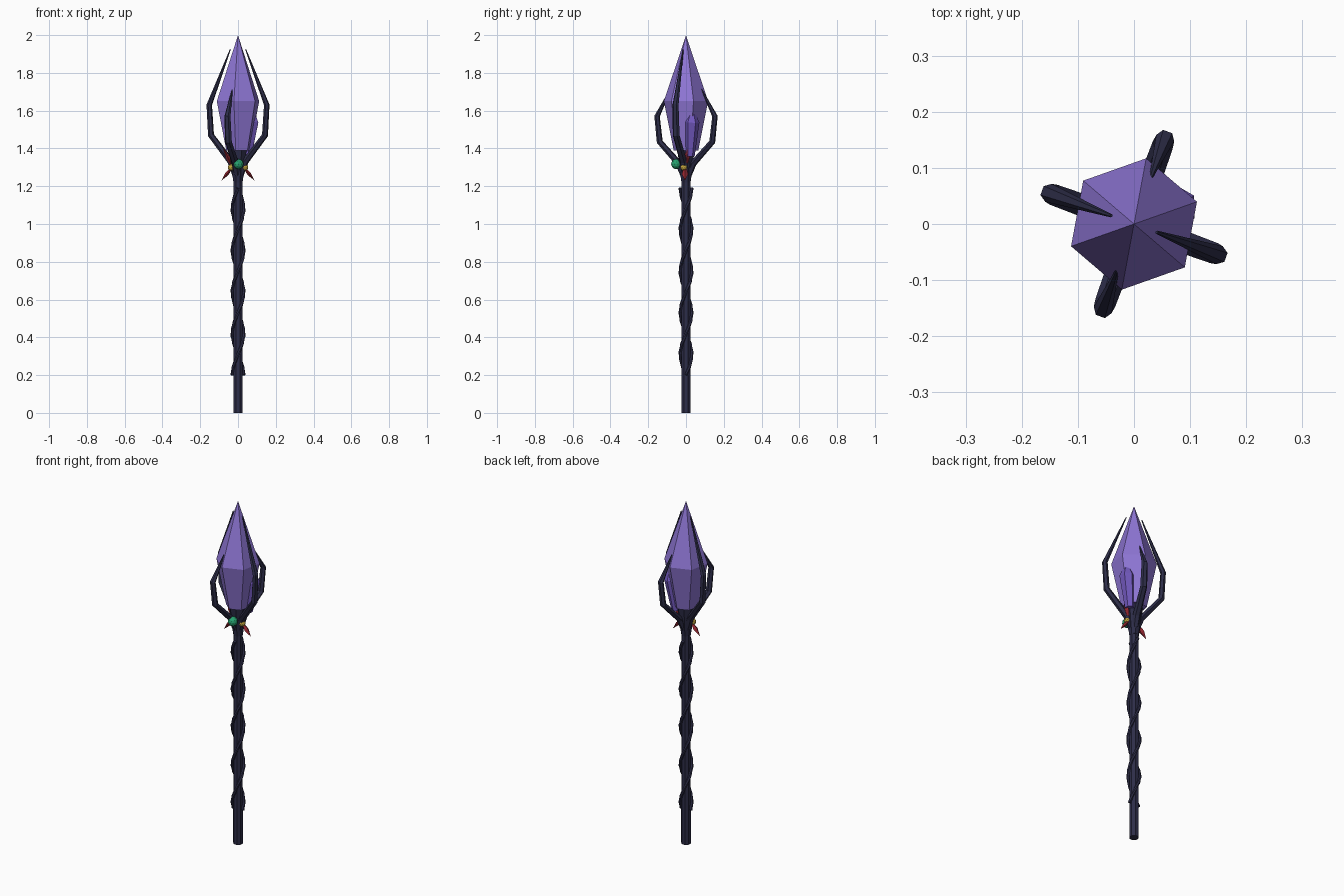
import bpy, bmesh, math
from mathutils import Vector as V

if "Cube" in bpy.data.objects:
    bpy.data.objects.remove(bpy.data.objects["Cube"])


def material(name, rgb):
    m = bpy.data.materials.new(name)
    m.diffuse_color = (*rgb, 1)
    m.use_nodes = True
    m.node_tree.nodes["Principled BSDF"].inputs["Base Color"].default_value = m.diffuse_color
    return m


DARK = material("dark_wood", (0.026, 0.026, 0.065))
PURPLE = material("purple_crystal", (0.27, 0.18, 0.66))
VIOLET = material("violet_crystal", (0.17, 0.10, 0.52))
RED = material("red_petal", (0.30, 0.02, 0.03))
GREEN = material("green_gem", (0.02, 0.36, 0.16))
YELLOW = material("yellow_bead", (0.55, 0.38, 0.05))


def finish(name, bm, mat):
    bmesh.ops.remove_doubles(bm, verts=bm.verts, dist=1e-5)
    bmesh.ops.recalc_face_normals(bm, faces=bm.faces)
    me = bpy.data.meshes.new(name)
    bm.to_mesh(me)
    bm.free()
    me.materials.append(mat)
    ob = bpy.data.objects.new(name, me)
    bpy.context.collection.objects.link(ob)
    return ob


def sweep(name, mat, pts, radii, refs, sides=6, flat=1.0):
    """Flat-faced tube along pts; refs give the first cross-section axis."""
    pts = [V(p) for p in pts]
    if isinstance(refs, V):
        refs = [refs] * len(pts)
    bm = bmesh.new()
    rings = []
    for i, (p, r, ref) in enumerate(zip(pts, radii, refs)):
        a = (p - pts[i - 1]).normalized() if i else V()
        b = (pts[i + 1] - p).normalized() if i < len(pts) - 1 else V()
        t = (a + b).normalized()
        side = t.cross(ref).normalized()
        n = side.cross(t)
        ring = []
        for k in range(sides):
            w = 2 * math.pi * k / sides
            ring.append(bm.verts.new(p + n * r * math.cos(w) + side * r * flat * math.sin(w)))
        rings.append(ring)
    for lo, hi in zip(rings, rings[1:]):
        for k in range(sides):
            j = (k + 1) % sides
            bm.faces.new((lo[k], lo[j], hi[j], hi[k]))
    bm.faces.new(rings[0])
    bm.faces.new(rings[-1])
    return finish(name, bm, mat)


def ball(name, mat, loc, r):
    bm = bmesh.new()
    bmesh.ops.create_icosphere(bm, subdivisions=2, radius=r)
    bmesh.ops.translate(bm, verts=bm.verts, vec=loc)
    return finish(name, bm, mat)


def polar(deg, r=1.0, z=0.0):
    a = math.radians(deg)
    return V((r * math.cos(a), r * math.sin(a), z))


# Shaft and the cup that carries the crystal
sweep("shaft", DARK, [(0, 0, 0), (0, 0, 1.26)], [0.026, 0.025], polar(22.5), 8)
sweep("cup", DARK, [(0, 0, 1.22), (0, 0, 1.30), (0, 0, 1.40)],
      [0.026, 0.038, 0.05], polar(22.5), 8)

# Two vines twisting round the shaft
STEPS = 24
for s in range(2):
    angles = [180 * s + 810 * i / STEPS for i in range(STEPS + 1)]
    path = [polar(a, 0.031, 0.2 + 0.99 * i / STEPS) for i, a in enumerate(angles)]
    sweep(f"vine_{s + 1}", DARK, path, [0.009] * len(path), [polar(a) for a in angles], 6)

# Main crystal and its small side shard
sweep("crystal", PURPLE, [(0, 0, 1.39), (0, 0, 1.65), (0, 0, 2.0)],
      [0.066, 0.119, 0], polar(19.5))
sweep("side_shard", VIOLET, [(0.05, 0.022, 1.36), (0.072, 0.03, 1.54), (0.076, 0.032, 1.585)],
      [0.024, 0.041, 0.018], polar(90))

# Four claws: a tall pair left and right, a short pair front and back
TALL = [(0.012, 1.25), (0.04, 1.33), (0.152, 1.47), (0.162, 1.63), (0.043, 1.925)]
SHORT = [(0.012, 1.25), (0.04, 1.32), (0.148, 1.435), (0.163, 1.57), (0.087, 1.715)]
for name, deg, prof in (("right_claw", -20, TALL), ("back_claw", 70, SHORT),
                        ("left_claw", 160, TALL), ("front_claw", 250, SHORT)):
    sweep(name, DARK, [polar(deg, r, z) for r, z in prof],
          [0.018, 0.021, 0.019, 0.017, 0.003], polar(deg + 90), 6, 0.85)

# Green gem on the front, beads and red petals on both sides
ball("front_gem", GREEN, (0.003, -0.052, 1.317), 0.027)
for sx, side in ((-1, "left"), (1, "right")):
    ball(f"{side}_bead", YELLOW, (sx * 0.036, -0.012, 1.30), 0.018)
    for label, tip in (("lower", V((sx * 0.088, -0.005, 1.23))),
                       ("upper", V((sx * 0.078, 0.012, 1.405)))):
        root = V((sx * 0.03, -0.005, 1.30))
        sweep(f"{side}_{label}_petal", RED, [root, root.lerp(tip, 0.5), tip],
              [0.006, 0.017, 0], V((0, 1, 0)), 4, 0.6)
